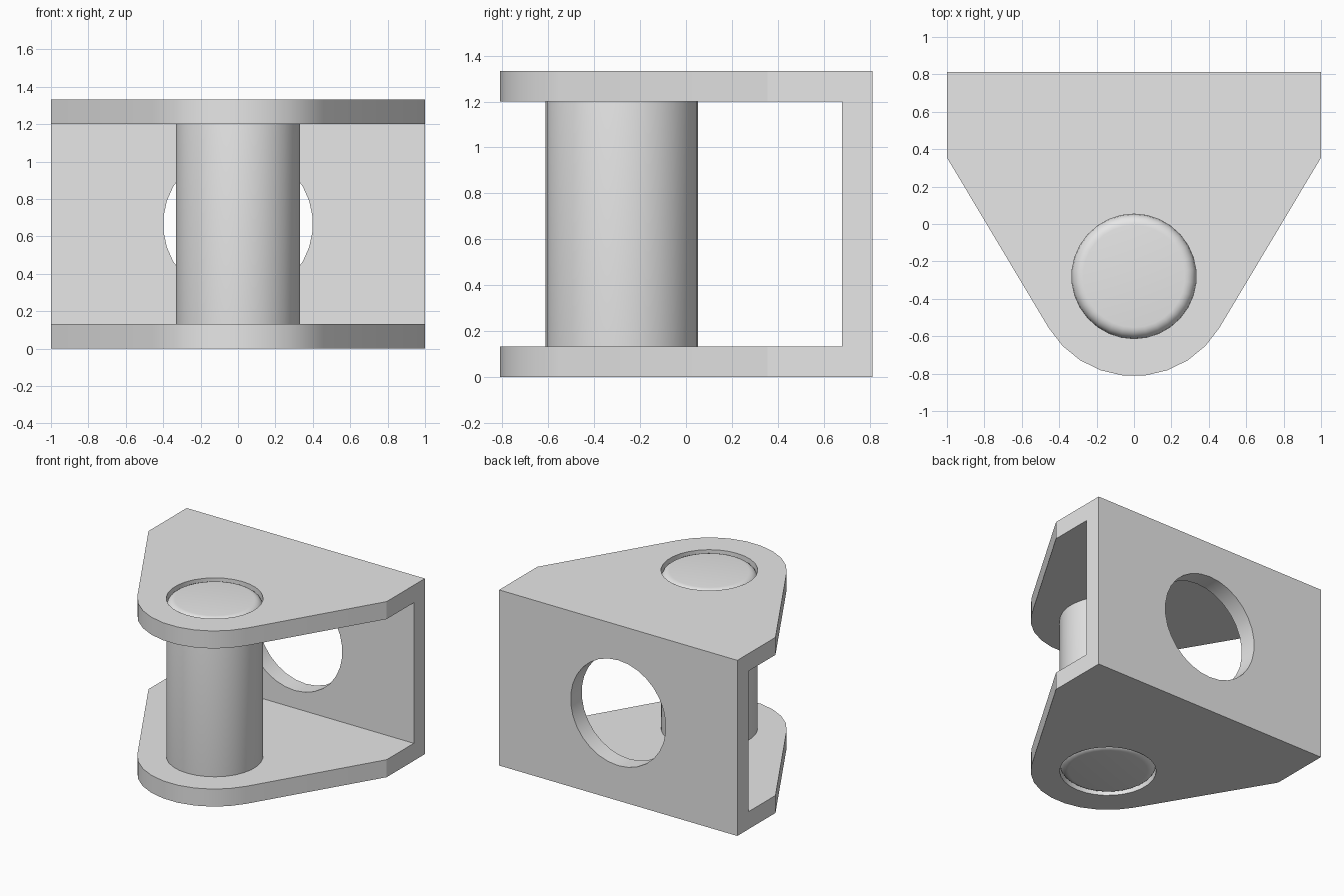
import bpy, bmesh, math
from mathutils import Matrix

if "Cube" in bpy.data.objects:
    bpy.data.objects.remove(bpy.data.objects["Cube"], do_unlink=True)

HEIGHT, BACK, THICK = 1.333, 0.813, 0.133
PIN_Y, PIN_R, NOSE_R = -0.28, 0.333, 0.533

grey = bpy.data.materials.new("light_grey")
grey.use_nodes = True
grey.diffuse_color = (0.8, 0.8, 0.8, 1)
grey.node_tree.nodes["Principled BSDF"].inputs["Base Color"].default_value = (0.8, 0.8, 0.8, 1)


def finish(name, bm):
    bmesh.ops.recalc_face_normals(bm, faces=bm.faces)
    mesh = bpy.data.meshes.new(name)
    bm.to_mesh(mesh)
    bm.free()
    mesh.materials.append(grey)
    obj = bpy.data.objects.new(name, mesh)
    bpy.context.collection.objects.link(obj)
    return obj


def cylinder(name, radius, depth, matrix, bevel=0):
    bm = bmesh.new()
    bmesh.ops.create_cone(bm, cap_ends=True, segments=30, radius1=radius,
                          radius2=radius, depth=depth)
    if bevel:
        rims = [e for e in bm.edges if abs(e.verts[0].co.z - e.verts[1].co.z) < 1e-4]
        bmesh.ops.bevel(bm, geom=rims, offset=bevel, segments=6, profile=0.5,
                        affect='EDGES')
    bm.transform(matrix)
    return finish(name, bm)


def activate(obj):
    bpy.ops.object.select_all(action='DESELECT')
    obj.select_set(True)
    bpy.context.view_layer.objects.active = obj


def cut(obj, cutter):
    activate(obj)
    mod = obj.modifiers.new("cut", 'BOOLEAN')
    mod.operation, mod.solver, mod.object = 'DIFFERENCE', 'EXACT', cutter
    bpy.ops.object.modifier_apply(modifier=mod.name)
    bpy.data.objects.remove(cutter, do_unlink=True)


# Bracket outline: square back, tapered sides, rounded nose
outline = [(1, 0.355), (1, BACK), (-1, BACK), (-1, 0.355)]
for i in range(10):
    a = math.radians(-149 + 118 * i / 9)
    outline.append((NOSE_R * math.cos(a), PIN_Y + NOSE_R * math.sin(a)))
bm = bmesh.new()
base = bm.faces.new([bm.verts.new((x, y, 0)) for x, y in outline])
top = bmesh.ops.extrude_face_region(bm, geom=[base])["geom"]
bmesh.ops.translate(bm, vec=(0, 0, HEIGHT),
                    verts=[g for g in top if isinstance(g, bmesh.types.BMVert)])
bracket = finish("bracket", bm)

# Open slot between the two plates
bm = bmesh.new()
bmesh.ops.create_cube(bm, size=1, matrix=Matrix.Translation((0, BACK - THICK - 1, HEIGHT / 2))
                      @ Matrix.Diagonal((3, 2, HEIGHT - 2 * THICK, 1)))
cut(bracket, finish("slot_cutter", bm))

# Pin holes through the plates and round window in the back wall
middle = Matrix.Translation((0, PIN_Y, HEIGHT / 2))
cut(bracket, cylinder("pin_cutter", PIN_R, 2, middle))
cut(bracket, cylinder("window_cutter", 0.4, 0.6, Matrix.Translation((0, BACK, HEIGHT / 2))
                      @ Matrix.Rotation(math.pi / 2, 4, 'X')))

# Pin with rounded ends
pin = cylinder("pin", PIN_R, HEIGHT - 0.01, middle, bevel=0.06)

for obj in (bracket, pin):
    activate(obj)
    bpy.ops.object.shade_smooth_by_angle(angle=math.radians(30))
